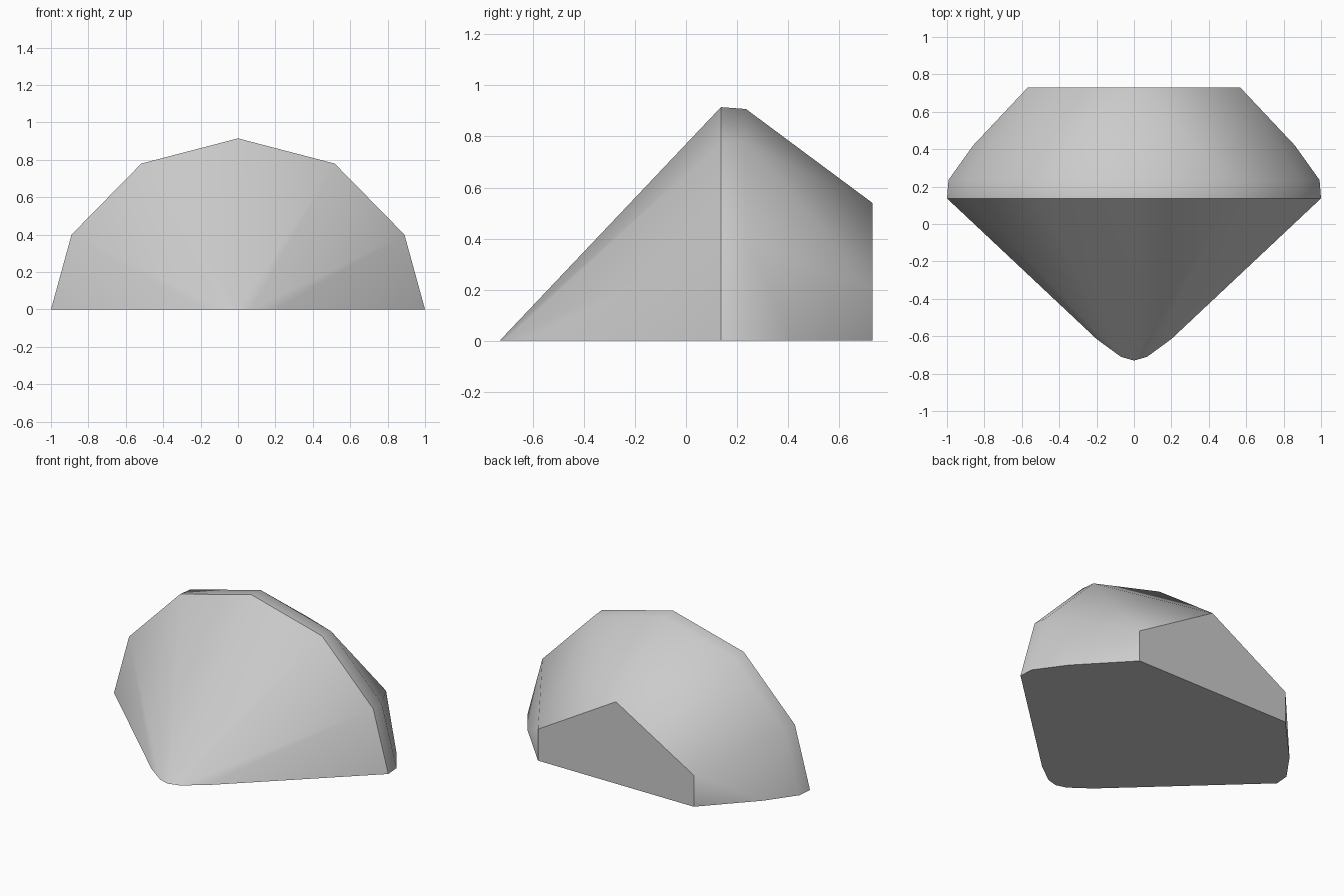
import bpy
import bmesh
import math

cube = bpy.data.objects.get("Cube")
if cube:
    bpy.data.objects.remove(cube)

# Stone material
stone = bpy.data.materials.new("light_grey_stone")
stone.use_nodes = True
GREY = (0.6, 0.6, 0.6, 1)
stone.diffuse_color = GREY
stone.node_tree.nodes["Principled BSDF"].inputs["Base Color"].default_value = GREY


def mirrored(points):
    """Both sides of a list of points given for the left half."""
    return {(s * x, y, z) for x, y, z in points for s in (1, -1)}


# Arched girdle: a front and a slightly smaller back rim
arch = [(1, 0), (0.89, 0.40), (0.517, 0.78), (0, 0.915)]
rims = [(x * k, y, z * k) for y, k in ((0.137, 1), (0.235, 0.992)) for x, z in arch]
# Rounded front toe, rear ground corner and flat back face
toe = [(0, -0.73, 0), (0.07, -0.71, 0), (0.2, -0.615, 0)]
rear = [(0.86, 0.42, 0), (0.568, 0.73, 0), (0.568, 0.73, 0.207), (0, 0.73, 0.54)]

# The rock is the tight faceted skin around these corners
bm = bmesh.new()
for co in sorted(mirrored(rims + toe + rear)):
    bm.verts.new(co)
bmesh.ops.convex_hull(bm, input=bm.verts)
bmesh.ops.dissolve_limit(bm, angle_limit=math.radians(0.5), verts=bm.verts, edges=bm.edges)
bmesh.ops.recalc_face_normals(bm, faces=bm.faces)

mesh = bpy.data.meshes.new("faceted_rock")
bm.to_mesh(mesh)
bm.free()
mesh.materials.append(stone)
rock = bpy.data.objects.new("faceted_rock", mesh)
bpy.context.collection.objects.link(rock)

# Soft shading within each side, crisp main edges
bpy.ops.object.select_all(action="DESELECT")
rock.select_set(True)
bpy.context.view_layer.objects.active = rock
bpy.ops.object.shade_smooth_by_angle(angle=math.radians(32))
